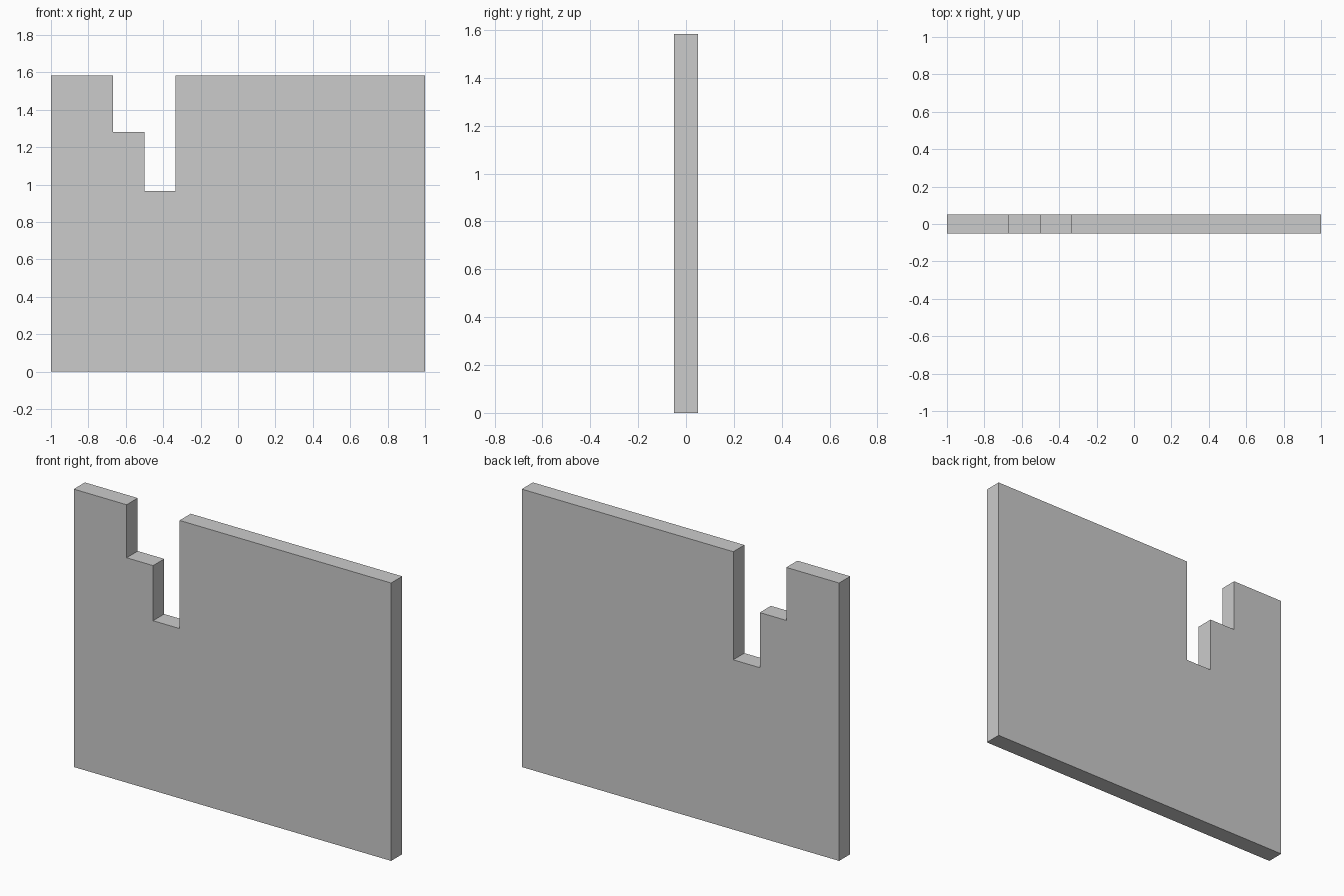
import bpy
import bmesh

if "Cube" in bpy.data.objects:
    bpy.data.objects.remove(bpy.data.objects["Cube"])

HALF_THICKNESS = 0.05
TOP = 1.583

# Front outline (x, z), with a stepped notch in the top edge
outline = [
    (-1, 0), (1, 0), (1, TOP),
    (-0.333, TOP), (-0.333, 0.967),
    (-0.5, 0.967), (-0.5, 1.281),
    (-0.667, 1.281), (-0.667, TOP),
    (-1, TOP),
]

# Flat panel: front face extruded through its thickness
bm = bmesh.new()
front = bm.faces.new([bm.verts.new((x, -HALF_THICKNESS, z)) for x, z in outline])
result = bmesh.ops.extrude_face_region(bm, geom=[front], use_keep_orig=True)
back_verts = [g for g in result["geom"] if isinstance(g, bmesh.types.BMVert)]
bmesh.ops.translate(bm, verts=back_verts, vec=(0, 2 * HALF_THICKNESS, 0))
bmesh.ops.recalc_face_normals(bm, faces=bm.faces)

mesh = bpy.data.meshes.new("notched_panel")
bm.to_mesh(mesh)
bm.free()
panel = bpy.data.objects.new("notched_panel", mesh)
bpy.context.collection.objects.link(panel)
